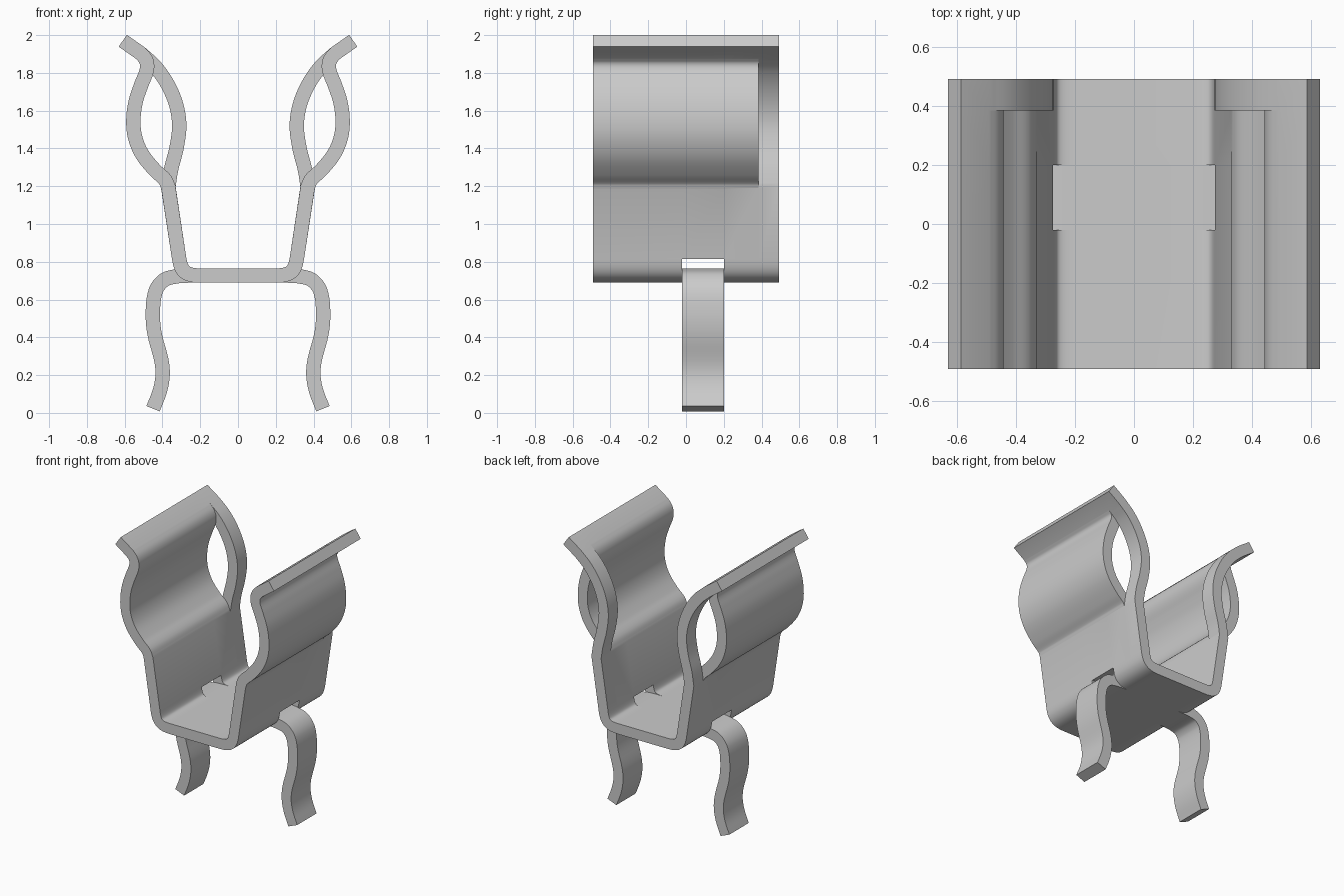
import bpy, bmesh
from mathutils import Vector
from mathutils.geometry import interpolate_bezier

if "Cube" in bpy.data.objects:
    bpy.data.objects.remove(bpy.data.objects["Cube"])

THICK = 0.076
Y0, Y_SLOT0, Y_SLOT1, Y_STOP, Y1 = -0.493, -0.02, 0.2, 0.385, 0.493


def spline(pts, n=6):
    """Smooth path through (x, z) points."""
    p = [Vector(q) for q in pts]
    p = [2 * p[0] - p[1]] + p + [2 * p[-1] - p[-2]]
    out = [p[1]]
    for a, b, c, d in zip(p, p[1:], p[2:], p[3:]):
        h = (c - b).length / 3
        t0, t1 = (c - a).normalized() * h, (d - b).normalized() * h
        out += interpolate_bezier(b, b + t0, c - t1, c, n)[1:]
    return out


# centre lines of the right half, as (x, z)
base = [Vector((0, 0.727)), Vector((0.2, 0.727))]
corner = interpolate_bezier(Vector((0.2, 0.727)), Vector((0.29, 0.727)),
                            Vector((0.302, 0.76)), Vector((0.312, 0.82)), 14)
wall = [Vector((0.312, 0.82)), Vector((0.369, 1.195))]
jaw = spline([(0.369, 1.195), (0.387, 1.235), (0.44, 1.285), (0.508, 1.37),
              (0.545, 1.46), (0.554, 1.55), (0.541, 1.65), (0.511, 1.74),
              (0.487, 1.80), (0.481, 1.84), (0.491, 1.875), (0.517, 1.905)])
stop = spline([(0.369, 1.195), (0.354, 1.29), (0.326, 1.40), (0.311, 1.52),
               (0.327, 1.63), (0.373, 1.74), (0.44, 1.835), (0.517, 1.905)])
lip = [Vector((0.517, 1.905)), Vector((0.61, 1.97))]
leg = spline([(0.2, 0.727), (0.265, 0.727), (0.33, 0.722), (0.392, 0.703),
              (0.436, 0.645), (0.451, 0.53), (0.442, 0.42), (0.406, 0.28),
              (0.399, 0.2), (0.414, 0.115), (0.45, 0.022)])

bm = bmesh.new()


def strip(y0, y1, *sections):
    """Sweep joined path sections between two depths."""
    path = list(sections[0])
    for s in sections[1:]:
        path += s[1:]
    rows = [(bm.verts.new((p.x, y0, p.y)), bm.verts.new((p.x, y1, p.y))) for p in path]
    for (a, b), (c, d) in zip(rows, rows[1:]):
        bm.faces.new((a, c, d, b))


# clip jaws, slotted middle with legs, and the end stop bands
strip(Y0, Y_SLOT0, base, corner, wall, jaw, lip)
strip(Y_SLOT0, Y_SLOT1, base, leg)
strip(Y_SLOT0, Y_SLOT1, wall, jaw, lip)
strip(Y_SLOT1, Y_STOP, base, corner, wall, jaw, lip)
strip(Y_STOP, Y1, base, corner, wall, stop, lip)
bmesh.ops.remove_doubles(bm, verts=bm.verts, dist=1e-4)

mesh = bpy.data.meshes.new("spring_clip")
bm.to_mesh(mesh)
bm.free()
clip = bpy.data.objects.new("spring_clip", mesh)
bpy.context.collection.objects.link(clip)

metal = bpy.data.materials.new("light_grey_metal")
metal.diffuse_color = (0.6, 0.6, 0.6, 1)
metal.use_nodes = True
metal.node_tree.nodes["Principled BSDF"].inputs["Base Color"].default_value = metal.diffuse_color
mesh.materials.append(metal)

# mirror to the left side and give the sheet its thickness
bpy.context.view_layer.objects.active = clip
clip.select_set(True)
mirror = clip.modifiers.new("mirror", 'MIRROR')
mirror.use_clip = True
sheet = clip.modifiers.new("sheet", 'SOLIDIFY')
sheet.thickness = THICK
sheet.offset = 0
sheet.use_even_offset = True
for name in ("mirror", "sheet"):
    bpy.ops.object.modifier_apply(modifier=name)
bpy.ops.object.shade_smooth_by_angle(angle=0.6)
